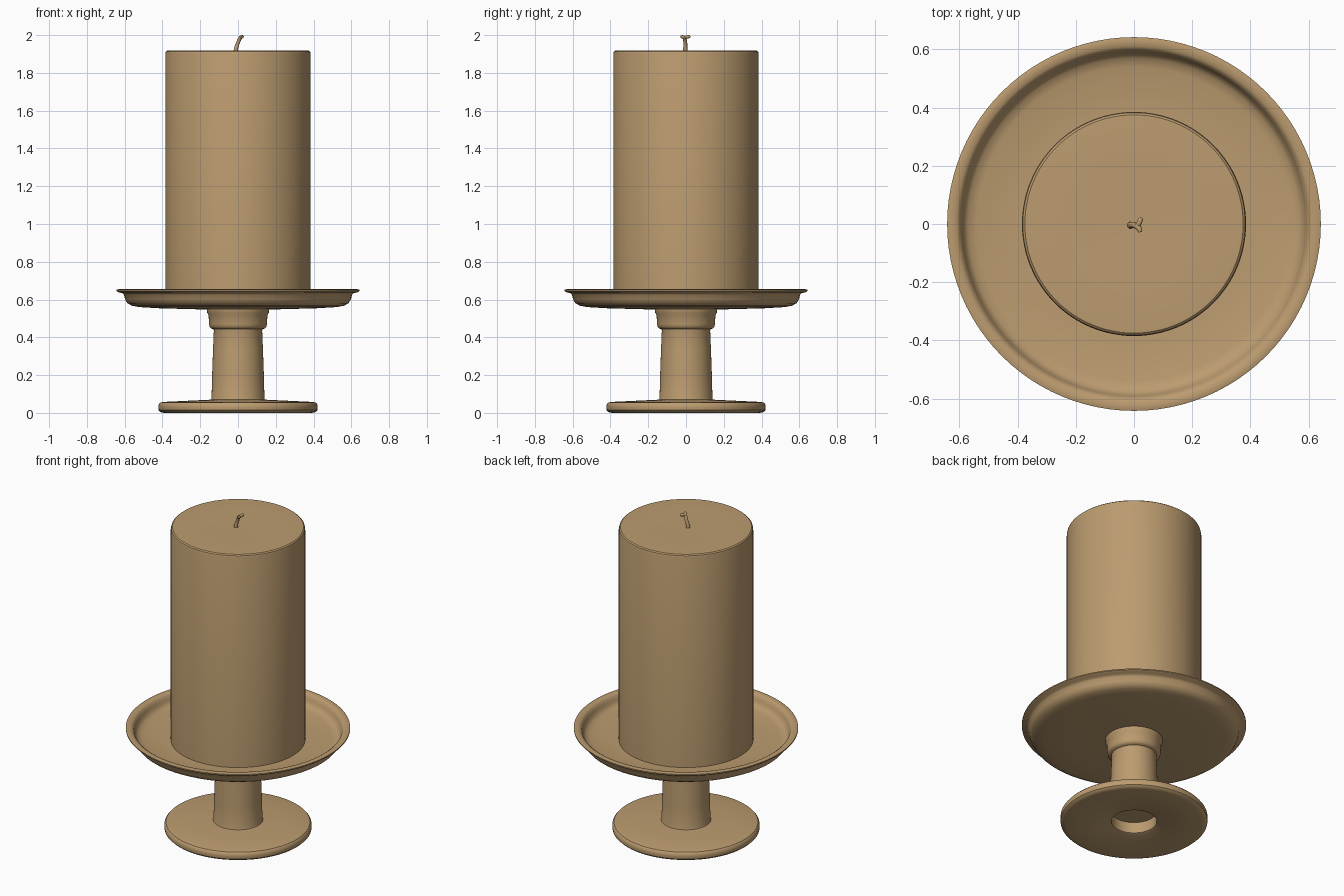
import bpy, bmesh, math
from mathutils import Vector

mat = bpy.data.materials.new("warm tan")
mat.diffuse_color = (0.50, 0.33, 0.16, 1)


def finish(name, bm, angle=35):
    bmesh.ops.remove_doubles(bm, verts=bm.verts, dist=1e-5)
    bmesh.ops.recalc_face_normals(bm, faces=bm.faces)
    me = bpy.data.meshes.new(name)
    bm.to_mesh(me)
    bm.free()
    me.materials.append(mat)
    ob = bpy.data.objects.new(name, me)
    bpy.context.collection.objects.link(ob)
    bpy.ops.object.select_all(action='DESELECT')
    ob.select_set(True)
    bpy.context.view_layer.objects.active = ob
    bpy.ops.object.shade_smooth_by_angle(angle=math.radians(angle))
    return ob


def lathe(name, profile, steps=96):
    """Spin an (r, z) profile around the z axis."""
    bm = bmesh.new()
    vs = [bm.verts.new((r, 0, z)) for r, z in profile]
    es = [bm.edges.new(p) for p in zip(vs, vs[1:])]
    bmesh.ops.spin(bm, geom=vs + es, cent=(0, 0, 0), axis=(0, 0, 1),
                   angle=math.tau, steps=steps, use_merge=True)
    return finish(name, bm)


def tube(name, path):
    """Round tapered tube through (x, y, z, radius) points."""
    bm = bmesh.new()
    pts = [Vector(p[:3]) for p in path]
    rings = []
    for i, p in enumerate(pts):
        d = pts[min(i + 1, len(pts) - 1)] - pts[max(i - 1, 0)]
        q = d.to_track_quat('Z', 'Y')
        rings.append([bm.verts.new(p + q @ Vector((math.cos(a), math.sin(a), 0)) * path[i][3])
                      for a in (math.tau * k / 12 for k in range(12))])
    for a, b in zip(rings, rings[1:]):
        for k in range(12):
            bm.faces.new((a[k], a[(k + 1) % 12], b[(k + 1) % 12], b[k]))
    bm.faces.new(rings[0])
    bm.faces.new(rings[-1])
    return finish(name, bm, 60)


# Foot disc with the recess underneath, stem and collar
lathe("foot_and_stem", [
    (0, 0.08), (0.13, 0.08), (0.13, 0.012), (0.14, 0.007), (0.39, 0.0), (0.41, 0.004),
    (0.42, 0.014), (0.422, 0.03), (0.42, 0.045), (0.412, 0.054), (0.395, 0.058),
    (0.25, 0.065), (0.143, 0.07), (0.14, 0.08), (0.137, 0.2), (0.132, 0.34),
    (0.128, 0.435), (0.13, 0.443), (0.142, 0.447), (0.15, 0.455), (0.153, 0.47),
    (0.156, 0.52), (0.163, 0.53), (0.164, 0.555), (0, 0.555)])

# Shallow dish with a flared lip
lathe("dish", [
    (0, 0.547), (0.2, 0.548), (0.42, 0.554), (0.52, 0.560), (0.56, 0.567), (0.585, 0.580),
    (0.597, 0.60), (0.604, 0.625), (0.613, 0.634), (0.632, 0.638), (0.642, 0.645),
    (0.642, 0.652), (0.632, 0.655), (0.61, 0.653), (0.599, 0.645), (0.591, 0.625),
    (0.584, 0.605), (0.57, 0.591), (0.54, 0.583), (0.4, 0.576), (0, 0.574)])

# Pillar candle with a softly rounded top edge
lathe("candle", [
    (0, 0.57), (0.385, 0.57), (0.385, 1.90), (0.382, 1.912), (0.375, 1.918),
    (0.36, 1.919), (0.2, 1.917), (0, 1.915)])

# Bent wick with a curled tip
tube("wick", [
    (-0.012, -0.004, 1.905, 0.013), (-0.010, -0.004, 1.93, 0.011),
    (-0.002, -0.003, 1.955, 0.010), (0.006, -0.006, 1.975, 0.010),
    (0.014, -0.010, 1.988, 0.010), (0.020, -0.020, 1.991, 0.009),
    (0.022, -0.028, 1.991, 0.006)])
tube("wick_tip", [
    (0.010, -0.012, 1.984, 0.009), (0.018, 0.004, 1.990, 0.009),
    (0.023, 0.018, 1.992, 0.008), (0.024, 0.023, 1.992, 0.004)])
